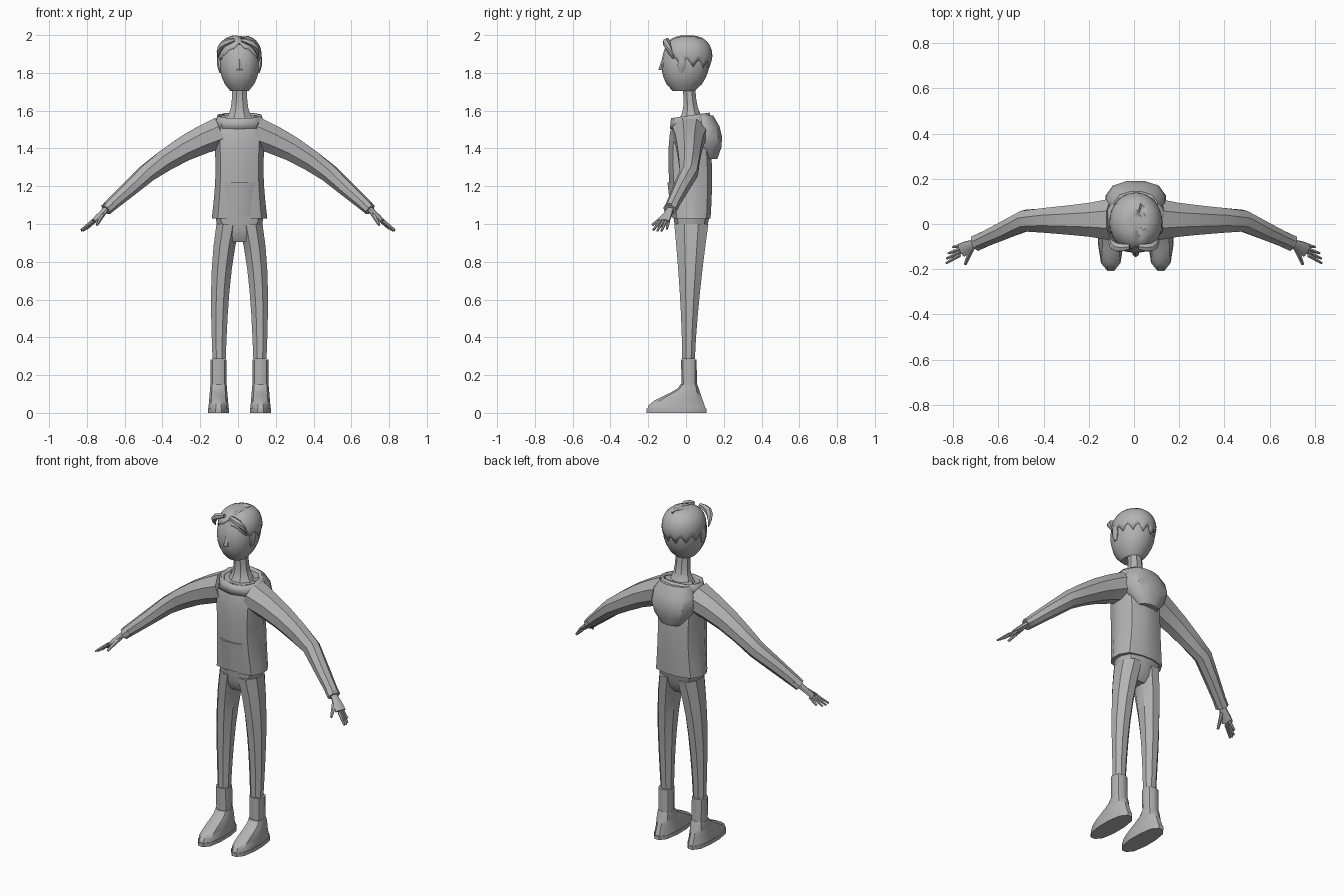
import bpy, bmesh, math
from math import sin, cos, pi, exp
from mathutils import Vector

cube = bpy.data.objects.get("Cube")
if cube:
    bpy.data.objects.remove(cube)

grey = bpy.data.materials.new("plain grey")
grey.use_nodes = True
grey.diffuse_color = (.45, .45, .45, 1)
grey.node_tree.nodes["Principled BSDF"].inputs["Base Color"].default_value = grey.diffuse_color
MIDDLE = .008  # centre line of head, body and legs


def lerp(start, end, t):
    return start + (end - start) * t


def smooth(t):
    return t * t * (3 - 2 * t)


def curve(start, end, steps=1, bend=(0, 0, 0)):
    """Points from start to end, bowed by bend at the middle."""
    start, end, bend = Vector(start), Vector(end), Vector(bend)
    return [start.lerp(end, i / steps) + bend * sin(pi * i / steps) for i in range(steps + 1)]


def skin(name, rings, close_start=True, close_end=True, thickness=0):
    """Join rings of points with quads and close the ends."""
    bm = bmesh.new()
    rows = [[bm.verts.new(point) for point in ring] for ring in rings]
    for low, high in zip(rows, rows[1:]):
        for i in range(len(low)):
            bm.faces.new((low[i - 1], low[i], high[i], high[i - 1]))
    if close_start:
        bm.faces.new(rows[0])
    if close_end:
        bm.faces.new(rows[-1])
    bmesh.ops.recalc_face_normals(bm, faces=bm.faces)
    mesh = bpy.data.meshes.new(name)
    bm.to_mesh(mesh)
    bm.free()
    mesh.materials.append(grey)
    part = bpy.data.objects.new(name, mesh)
    bpy.context.collection.objects.link(part)
    bpy.ops.object.select_all(action="DESELECT")
    part.select_set(True)
    bpy.context.view_layer.objects.active = part
    bpy.ops.object.shade_smooth_by_angle(angle=math.radians(35))
    if thickness:
        part.modifiers.new("thickness", "SOLIDIFY").thickness = thickness
    return part


def loft(name, path, size, sides=8, power=2.4, side=1, level=True, **options):
    """Sweep a rounded box along a path; size(t) gives its two radii.
    Level sections lie flat, others turn to face along the path."""
    unit = []
    for i in range(sides):
        c, s = cos(2 * pi * (i + .5) / sides), sin(2 * pi * (i + .5) / sides)
        unit.append(Vector((c, s)) / (abs(c) ** power + abs(s) ** power) ** (1 / power))
    reach = max(point.x for point in unit)
    path = [Vector((side * p.x + (MIDDLE if level else 0), p.y, p.z)) for p in path]
    last = len(path) - 1
    rings = []
    for i, centre in enumerate(path):
        across, up = Vector((1, 0, 0)), Vector((0, 1, 0))
        if not level:
            along = (path[min(i + 1, last)] - path[max(i - 1, 0)]).normalized()
            across = along.cross(Vector((0, 0, 1))).normalized()
            up = across.cross(along)
        wide, tall = size(i / last)
        rings.append([centre + (across * wide * p.x + up * tall * p.y) / reach for p in unit])
    return skin(name, rings, **options)


# Sweater with pocket, hood and collar
def sweater_size(t):
    taper = 1 - .25 * t ** 12
    return (.147 - .02 * sin(pi * t)) * taper, (.1 + .015 * sin(pi * t)) * taper


def hood_size(t):
    bulge = sin(pi * lerp(.15, .75, t))
    return .135 * bulge, .09 * bulge


loft("sweater_body", curve((0, .03, 1.03), (0, .015, 1.56), 7), sweater_size, 12, 2.8)
loft("front_pocket", curve((0, -.025, 1.04), (0, -.045, 1.22)), lambda t: (.09, .053), 8, 4)
loft("hood", curve((0, .125, 1.345), (0, .08, 1.575), 4), hood_size, 12)
collar = loft("collar", curve((0, .03, 1.52), (0, .022, 1.575)),
              lambda t: (lerp(.135, .115, t), lerp(.113, .1, t)), 10, level=False,
              close_start=False, close_end=False, thickness=.02)
collar.location.x = MIDDLE


# Neck, head and nose
def neck_size(t):
    flare = .045 * (1 - t) ** 4
    return .04 + flare, .033 + flare


def head_size(t):
    bulge = (1 - ((t - .62) / .7) ** 2) ** .5
    return .106 * bulge, .126 * bulge


loft("neck", curve((0, .03, 1.54), (0, .015, 1.73), 5), neck_size)
loft("head", curve((0, -.012, 1.705), (0, .005, 1.95), 7), head_size, 14)
loft("nose", curve((0, -.123, 1.815), (0, -.116, 1.88), 2),
     lambda t: (lerp(.015, .007, t), lerp(.022, .008, t)), 6)

# Hair cap with a parting and pointed locks along its lower edge
COLUMNS, ROWS = 48, 7


def hairline(column):
    """Height of the lower edge, high over the face and low at the nape."""
    around = 1 - abs(1 - 2 * column / COLUMNS)
    lock = (0, .5, 1, .3)[column % 4] * (.042 if around > .25 else .01)
    return 1.962 - .075 * min(1, around * 3) - .025 * around - lock


def hair_point(column, rise):
    angle = 2 * pi * column / COLUMNS
    low = hairline(column)
    z = lerp(low, 1.998, sin(rise * pi / 2))
    dome = max(0, (z - 1.88) / .12)
    spread = (1 - dome ** 2.4) ** .4 - 2 * max(0, 1.88 - z)
    x, y = .118 * spread * sin(angle), .008 - .132 * spread * cos(angle)
    if y < .06:
        z -= .02 * rise * exp(-((x - .015) / .014) ** 2)
    return MIDDLE + x, y, z


skin("hair_cap", [[hair_point(c, r / ROWS) for c in range(COLUMNS)] for r in range(ROWS + 1)],
     close_start=False, thickness=.012)


# Trousers, boots and shoes
def seat_size(t):
    return lerp(.085, .128, t ** .5), lerp(.05, .096, t ** .5)


def leg_size(t):
    return lerp(.035, .062, t), lerp(.034, .09, t ** 1.5)


def shoe_ends(t):
    """Toe and heel positions from the sole up to the ankle."""
    return lerp(-.205, -.03, smooth(t) ** 1.2), lerp(.105, .06, t)


def shoe_size(t):
    toe, heel = shoe_ends(t)
    return lerp(.054, .043, t), (heel - toe) / 2


leg_path = [Vector((lerp(.108, .06, t ** 3), lerp(.013, .028, t), lerp(.285, 1, t)))
            for t in (i / 6 for i in range(7))]
shoe_path = [Vector((.111, sum(shoe_ends(t)) / 2, lerp(.02, .15, t)))
             for t in (i / 6 for i in range(7))]
loft("trouser_seat", curve((0, .02, .905), (0, .03, 1.045), 4), seat_size, 12, 2.8)


# Arms: shoulder, elbow and cuff joints are shared by the sleeve and hand
shoulder, elbow, cuff = (.09, .02, 1.485), (.48, .015, 1.27), (.69, -.08, 1.085)
knuckles = Vector((.765, -.116, 1.015))
arm_path = curve(shoulder, elbow, 4, (0, 0, .02)) + curve(elbow, cuff, 2)[1:]


def sleeve_size(t):
    return lerp(.092, .032, t ** .7), lerp(.083, .03, t)


def palm_size(t):
    return lerp(.018, .031, smooth(t)), lerp(.016, .01, t)


def ear_size(t):
    bulge = sin(pi * lerp(.15, .8, t))
    return .014 * bulge, .022 * bulge


def fringe_size(t):
    lock = sin(pi * lerp(.2, .97, t))
    return .018 * lock, .016 * lock


for side, tag in ((1, "left_"), (-1, "right_")):
    loft(tag + "trouser_leg", leg_path, leg_size, power=2.5, side=side)
    loft(tag + "boot_shaft", curve((.111, .018, .1), (.111, .015, .283)),
         lambda t: (.042, .041), 12, side=side)
    loft(tag + "shoe", shoe_path, shoe_size, 12, 2.6, side)
    loft(tag + "sole", curve((.111, -.05, 0), (.111, -.05, .022)),
         lambda t: (.056, .158), 12, 2.6, side)

    loft(tag + "ear", curve((.1, -.025, 1.8), (.11, -.02, 1.885), 4), ear_size, side=side)
    loft(tag + "fringe", curve((.02, -.1, 1.975), (.108, -.06, 1.88), 5, (.02, -.02, .02)),
         fringe_size, 6, side=side, level=False)

    loft(tag + "sleeve", arm_path, sleeve_size, side=side, level=False)
    loft(tag + "cuff", curve((.67, -.071, 1.1), (.7, -.085, 1.076)),
         lambda t: (.035, .029), side=side, level=False)
    loft(tag + "palm", curve(cuff, knuckles, 3), palm_size, side=side, level=False)
    loft(tag + "thumb", curve((.715, -.1, 1.055), (.747, -.178, .995), 3),
         lambda t: (lerp(.013, .006, t), lerp(.012, .006, t)), 6, side=side, level=False)
    for i, length in enumerate((.9, 1, 1, .8)):
        spread = Vector((-.3, .9, 0)) * (i - 1.5) * .016
        tip = knuckles + spread * 1.6 + Vector((.06, -.025, -.052)) * length
        loft(f"{tag}finger_{i + 1}", curve(knuckles + spread, tip, 2),
             lambda t: (lerp(.009, .005, t), lerp(.008, .005, t)), 6, side=side, level=False)
